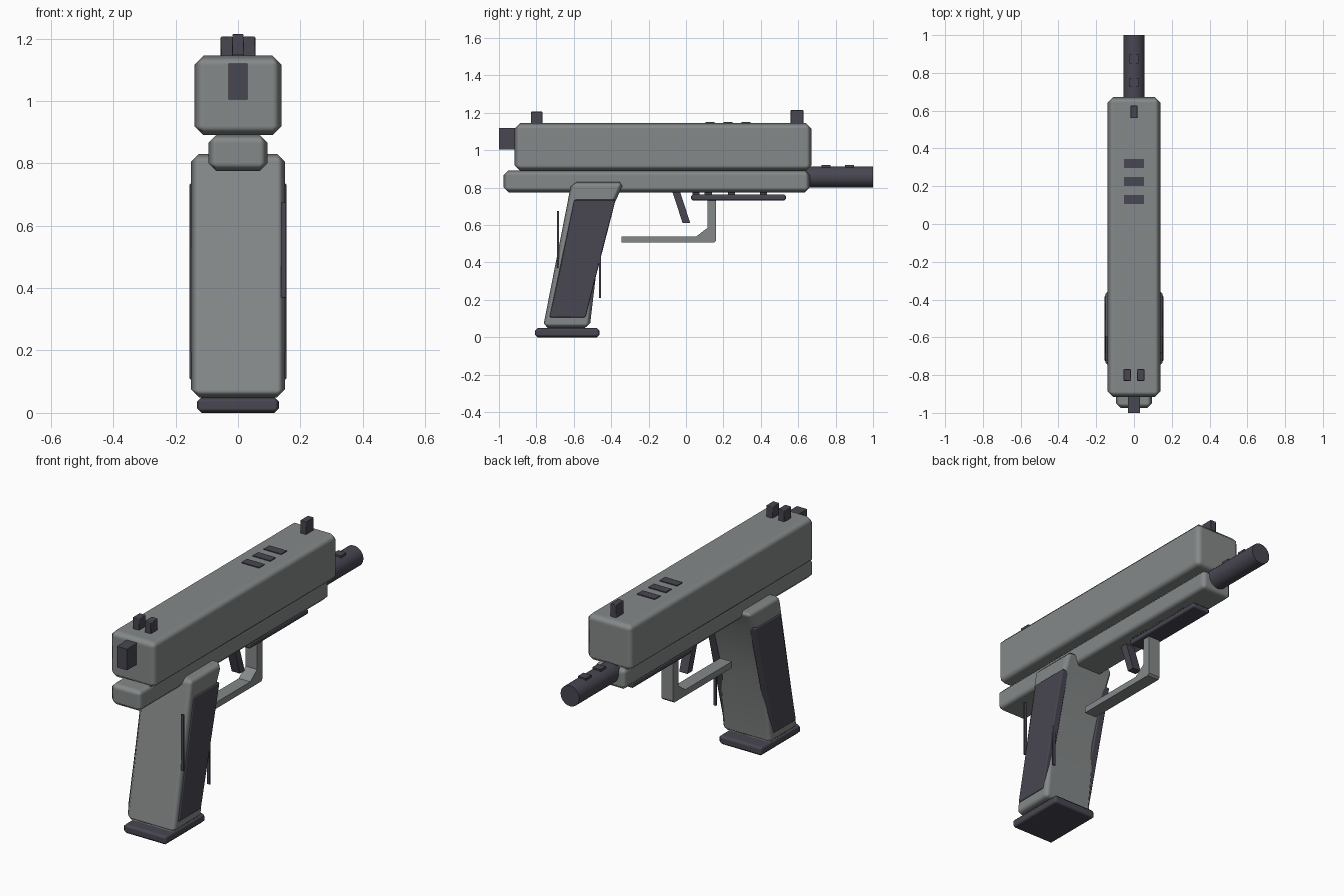
import bpy, bmesh, math

if "Cube" in bpy.data.objects:
    bpy.data.objects.remove(bpy.data.objects["Cube"])


def material(name, rgb):
    m = bpy.data.materials.new(name)
    m.diffuse_color = (*rgb, 1)
    m.use_nodes = True
    m.node_tree.nodes["Principled BSDF"].inputs["Base Color"].default_value = m.diffuse_color
    return m


GREY = material("steel grey", (0.235, 0.25, 0.25))
DARK = material("dark charcoal", (0.065, 0.063, 0.085))


def side_shape(name, profile, x0, x1, mat, bevel=0.0):
    """Extrude a (y, z) profile from x0 to x1, with an optional chamfer."""
    bm = bmesh.new()
    face = bm.faces.new([bm.verts.new((x0, y, z)) for y, z in profile])
    res = bmesh.ops.extrude_face_region(bm, geom=[face])
    verts = [v for v in res["geom"] if isinstance(v, bmesh.types.BMVert)]
    bmesh.ops.translate(bm, verts=verts, vec=(x1 - x0, 0, 0))
    bmesh.ops.recalc_face_normals(bm, faces=bm.faces[:])
    for f in bm.faces:
        f.smooth = bevel > 0
    mesh = bpy.data.meshes.new(name)
    bm.to_mesh(mesh)
    bm.free()
    mesh.materials.append(mat)
    ob = bpy.data.objects.new(name, mesh)
    bpy.context.collection.objects.link(ob)
    if bevel:
        mod = ob.modifiers.new("chamfer", "BEVEL")
        mod.width = bevel
        mod.segments = 1
        mod.limit_method = "ANGLE"
        mod.angle_limit = math.radians(40)
        mod.harden_normals = True
    return ob


def box(name, x, y, z, mat, bevel=0.0):
    profile = [(y[0], z[0]), (y[1], z[0]), (y[1], z[1]), (y[0], z[1])]
    return side_shape(name, profile, x[0], x[1], mat, bevel)


# Upper slide and lower frame
box("slide", (-0.14, 0.14), (-0.917, 0.672), (0.89, 1.145), GREY, 0.03)
box("frame", (-0.095, 0.095), (-0.975, 0.662), (0.775, 0.892), GREY, 0.026)

# Slanted grip with a kink in its front face
side_shape("grip", [(-0.765, 0.05), (-0.515, 0.05), (-0.47, 0.43),
                    (-0.385, 0.71), (-0.33, 0.83), (-0.612, 0.83)],
           -0.15, 0.15, GREY, 0.025)

# Side panels of the grip
panel = [(-0.73, 0.106), (-0.538, 0.106), (-0.376, 0.736), (-0.597, 0.736)]
for side, sx in (("left", -1), ("right", 1)):
    a, b = sorted((sx * 0.115, sx * 0.156))
    side_shape("grip_panel_" + side, panel, a, b, DARK, 0.006)

# Thin strips on the right side of the grip
box("rear_strip", (0.138, 0.154), (-0.689, -0.68), (0.37, 0.675), DARK)
box("front_strip", (0.138, 0.154), (-0.464, -0.455), (0.21, 0.5), DARK)

# Base plate under the grip
box("base_plate", (-0.132, 0.132), (-0.808, -0.462), (0.0, 0.05), DARK, 0.015)

# Rear block and sights
box("rear_block", (-0.031, 0.031), (-1.0, -0.9), (1.005, 1.12), DARK)
for side, x in (("left", (-0.056, -0.016)), ("right", (0.016, 0.056))):
    box("rear_sight_" + side, x, (-0.83, -0.768), (1.135, 1.207), DARK, 0.004)
box("front_sight", (-0.018, 0.018), (0.56, 0.627), (1.135, 1.215), DARK, 0.003)

# Raised bars on top of the slide
for i in range(3):
    y = 0.105 + i * 0.096
    box(f"top_bar_{i + 1}", (-0.053, 0.053), (y, y + 0.048), (1.14, 1.15), DARK)

# Barrel with two small bumps
bpy.ops.mesh.primitive_cylinder_add(vertices=32, radius=0.056, depth=0.4,
                                    location=(0, 0.8, 0.857),
                                    rotation=(math.pi / 2, 0, 0))
barrel = bpy.context.object
barrel.name = "barrel"
barrel.data.materials.append(DARK)
bpy.ops.object.shade_smooth_by_angle(angle=math.radians(40))
for i, y in enumerate((0.725, 0.85)):
    box(f"barrel_bump_{i + 1}", (-0.024, 0.024), (y, y + 0.048), (0.89, 0.92), DARK)

# Trigger and its guard
side_shape("trigger", [(-0.075, 0.785), (-0.034, 0.785), (0.023, 0.61), (-0.018, 0.61)],
           -0.025, 0.025, DARK)
side_shape("trigger_guard", [(-0.345, 0.506), (0.15, 0.506), (0.16, 0.516), (0.16, 0.74),
                             (0.115, 0.74), (0.115, 0.585), (0.056, 0.54), (-0.345, 0.54)],
           -0.035, 0.035, GREY)

# Rail under the frame with its spacers
box("under_rail", (-0.055, 0.055), (0.027, 0.535), (0.731, 0.764), DARK, 0.01)
for i, y in enumerate((0.035, 0.1, 0.225, 0.395)):
    box(f"rail_spacer_{i + 1}", (-0.04, 0.04), (y, y + 0.038), (0.755, 0.785), DARK)
